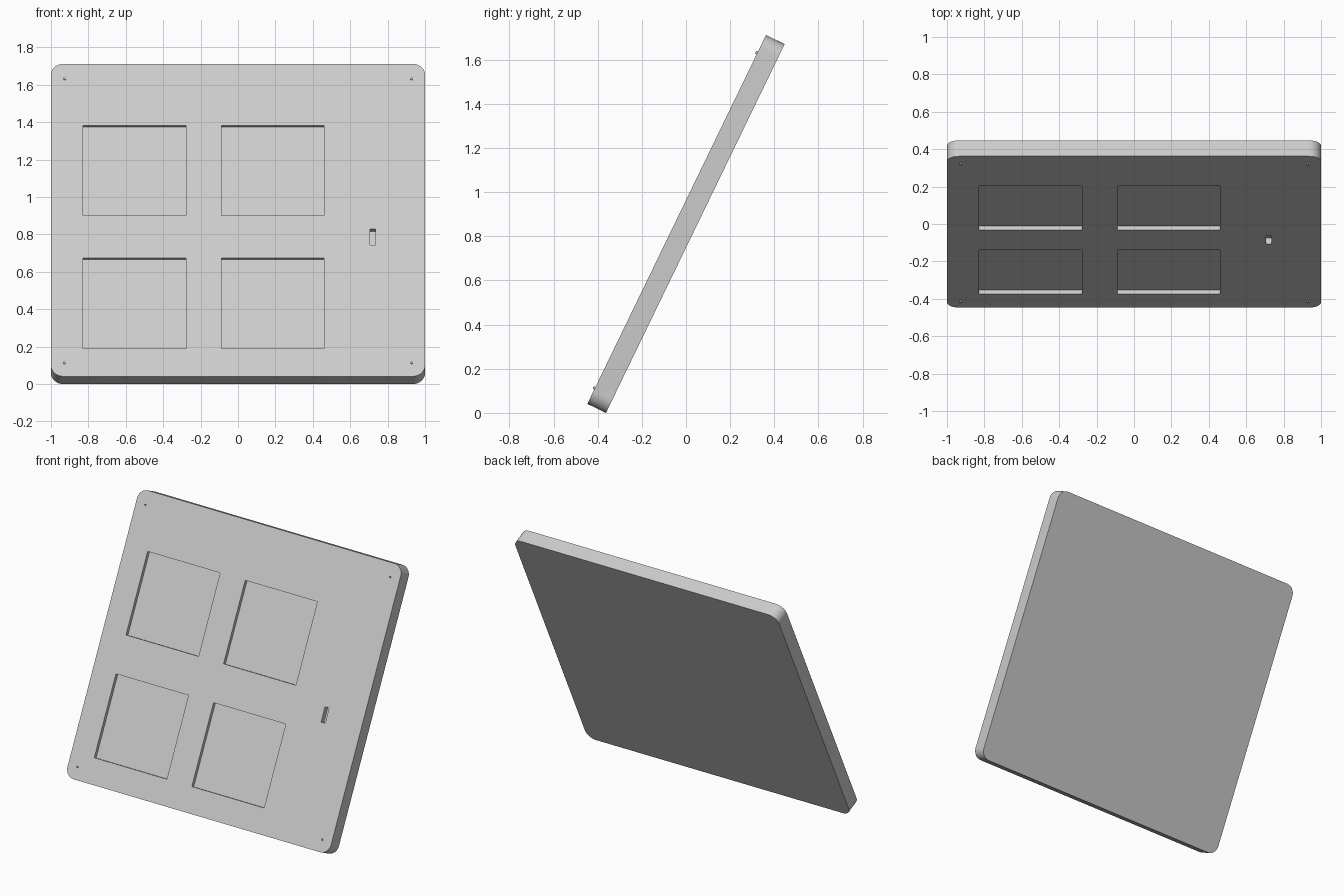
import bpy, bmesh, math
from mathutils import Matrix

if "Cube" in bpy.data.objects:
    bpy.data.objects.remove(bpy.data.objects["Cube"])

TILT = math.radians(64.15)
LENGTH, THICK, RADIUS = 1.856, 0.094, 0.065
# Panel space: x across, y up the slope, z out of the front face (front at z = 0)
FRAME = Matrix.Translation((0, -0.447, 0.041)) @ Matrix.Rotation(TILT, 4, 'X')

grey = bpy.data.materials.new("light_grey")
grey.diffuse_color = (0.6, 0.6, 0.6, 1)
grey.use_nodes = True
grey.node_tree.nodes["Principled BSDF"].inputs["Base Color"].default_value = grey.diffuse_color


def up(z):
    """World height on the front face to distance up the slope."""
    return (z - 0.041) / math.sin(TILT)


def make(name, bm):
    bmesh.ops.recalc_face_normals(bm, faces=bm.faces)
    mesh = bpy.data.meshes.new(name)
    bm.to_mesh(mesh)
    bm.free()
    obj = bpy.data.objects.new(name, mesh)
    obj.data.materials.append(grey)
    obj.matrix_world = FRAME
    bpy.context.collection.objects.link(obj)
    return obj


def activate(obj):
    bpy.ops.object.select_all(action='DESELECT')
    obj.select_set(True)
    bpy.context.view_layer.objects.active = obj


# Slab with rounded corners
bm = bmesh.new()
outline = []
corners = [(1, 1), (-1, 1), (-1, 0), (1, 0)]
for i, (sx, top) in enumerate(corners):
    cx = sx * (1 - RADIUS)
    cy = LENGTH - RADIUS if top else RADIUS
    for k in range(9):
        a = math.radians(90 * i + 90 * k / 8)
        outline.append(bm.verts.new((cx + RADIUS * math.cos(a), cy + RADIUS * math.sin(a), 0)))
face = bm.faces.new(outline)
ext = bmesh.ops.extrude_face_region(bm, geom=[face], use_keep_orig=True)
moved = [g for g in ext['geom'] if isinstance(g, bmesh.types.BMVert)]
bmesh.ops.translate(bm, verts=moved, vec=(0, 0, -THICK))
panel = make("panel", bm)

# Four shallow windows and one narrow slot sunk in the front
pockets = [(x0, x1, z0, z1, 0.023)
           for x0, x1 in ((-0.828, -0.278), (-0.088, 0.46))
           for z0, z1 in ((0.19, 0.675), (0.90, 1.383))]
pockets.append((0.705, 0.736, 0.742, 0.83, 0.035))
bm = bmesh.new()
for x0, x1, z0, z1, depth in pockets:
    y0, y1 = up(z0), up(z1)
    m = Matrix.Translation(((x0 + x1) / 2, (y0 + y1) / 2, 0)) @ Matrix.Diagonal((x1 - x0, y1 - y0, 2 * depth, 1))
    bmesh.ops.create_cube(bm, size=1, matrix=m)
cutter = make("pocket_cutter", bm)
cutter.hide_render = True

activate(panel)
cut = panel.modifiers.new("pockets", 'BOOLEAN')
cut.operation = 'DIFFERENCE'
cut.solver = 'EXACT'
cut.object = cutter
bpy.ops.object.modifier_apply(modifier=cut.name)
bpy.data.objects.remove(cutter)
bpy.ops.object.shade_smooth_by_angle(angle=math.radians(30))

# Tiny pins near the corners
bm = bmesh.new()
for x in (-0.928, 0.928):
    for z in (0.112, 1.63):
        bmesh.ops.create_cone(bm, cap_ends=True, segments=12, radius1=0.006, radius2=0.006,
                              depth=0.016, matrix=Matrix.Translation((x, up(z), 0)))
pins = make("corner_pins", bm)
activate(pins)
bpy.ops.object.shade_smooth_by_angle(angle=math.radians(40))
